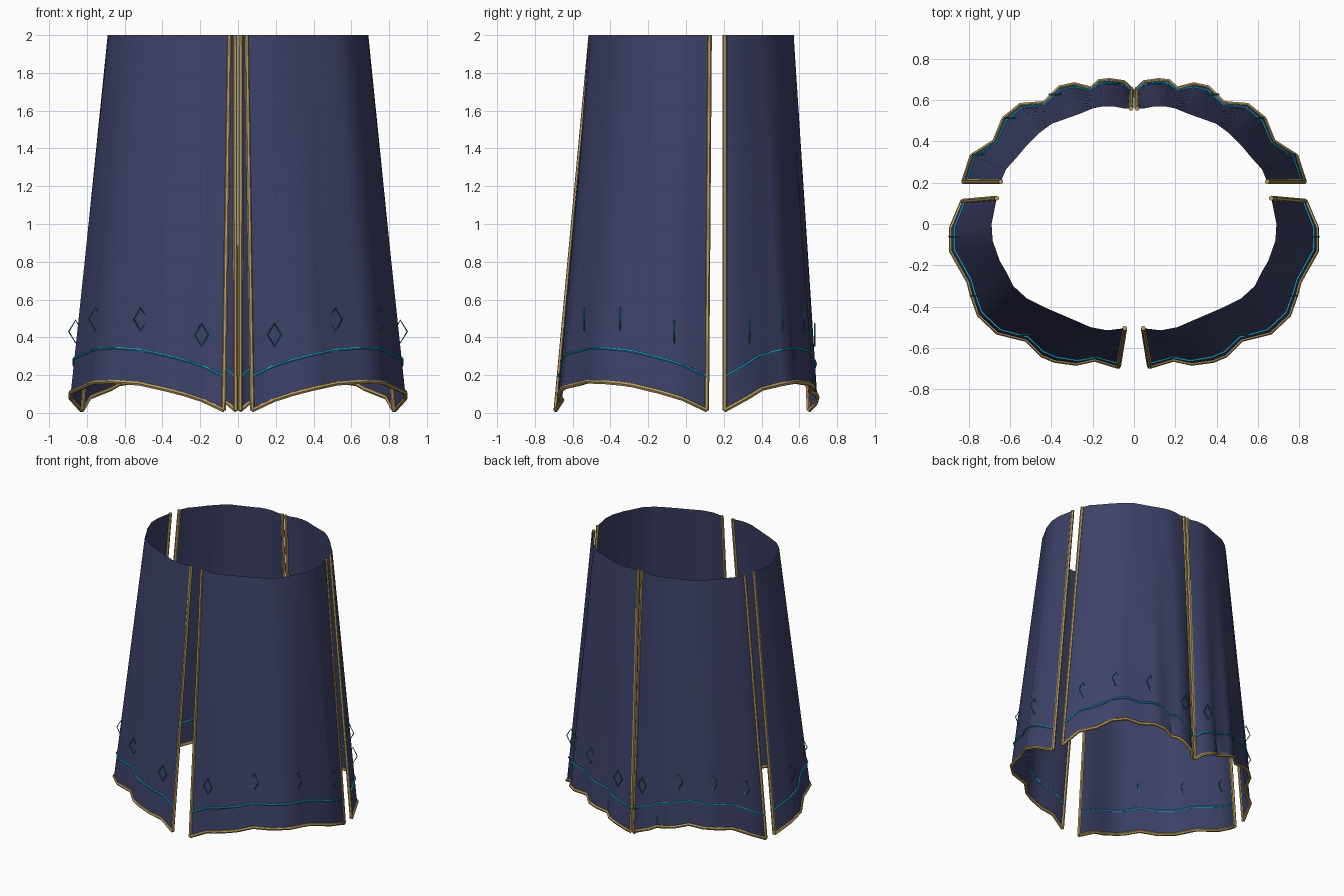
import bpy, bmesh, math
from mathutils import Vector

if "Cube" in bpy.data.objects:
    bpy.data.objects.remove(bpy.data.objects["Cube"])


def material(name, rgb):
    m = bpy.data.materials.new(name)
    m.diffuse_color = (*rgb, 1)
    m.use_nodes = True
    m.node_tree.nodes["Principled BSDF"].inputs["Base Color"].default_value = m.diffuse_color
    return m


NAVY = material("navy cloth", (0.046, 0.053, 0.135))
GOLD = material("gold trim", (0.48, 0.33, 0.115))
CYAN = material("cyan stripe", (0.017, 0.37, 0.60))
TEAL = material("teal stitching", (0.015, 0.26, 0.34))
HEIGHT = 2.0

# Plan outlines of the right-hand panels: (hem line, waist line)
PANELS = {
    "front": (
        [(.075, -.69), (.19, -.655), (.28, -.675), (.385, -.66), (.445, -.635),
         (.52, -.56), (.66, -.525), (.75, -.44), (.785, -.34), (.80, -.28),
         (.885, -.13), (.885, -.02), (.83, .11)],
        [(.045, -.505), (.13, -.515), (.21, -.50), (.29, -.465), (.36, -.435),
         (.43, -.405), (.52, -.36), (.585, -.30), (.62, -.23), (.65, -.18),
         (.685, -.08), (.69, 0), (.665, .125)]),
    "back": (
        [(.825, .205), (.785, .33), (.675, .40), (.63, .51), (.55, .575),
         (.435, .585), (.36, .66), (.29, .675), (.21, .655), (.17, .69),
         (.12, .695), (.05, .685), (.012, .65)],
        [(.645, .205), (.62, .265), (.57, .32), (.52, .38), (.46, .44),
         (.40, .485), (.33, .51), (.26, .535), (.20, .56), (.15, .57),
         (.10, .57), (.05, .56), (.015, .56)]),
}


class Cloth:
    """Ruled surface between the hem and waist outlines."""

    def __init__(self, hem, waist):
        self.hem = [Vector(p) for p in hem]
        self.waist = [Vector(p) for p in waist]
        steps = [(b - a).length for a, b in zip(self.hem, self.hem[1:])]
        self.us = [sum(steps[:i]) / sum(steps) for i in range(len(hem))]
        self.us[-1] = 1.0

    def hem_z(self, u):
        return 0.014 + 0.152 * max(0, math.sin(math.pi * u)) ** 0.8

    def plan(self, u, z):
        i = max(k for k in range(len(self.us) - 1) if self.us[k] <= u)
        f = (u - self.us[i]) / (self.us[i + 1] - self.us[i])
        low = self.hem[i].lerp(self.hem[i + 1], f)
        high = self.waist[i].lerp(self.waist[i + 1], f)
        h = self.hem_z(u)
        return low.lerp(high, (z - h) / (HEIGHT - h))

    def point(self, u, z, out=0.0):
        p = self.plan(u, z)
        d = self.plan(min(u + .03, 1), z) - self.plan(max(u - .03, 0), z)
        n = Vector((d.y, -d.x)).normalized()
        return Vector((*(p + n * out), z))


def finish(obj, mat):
    obj.data.materials.append(mat)
    mod = obj.modifiers.new("mirror", 'MIRROR')
    mod.use_axis[0] = True
    mod.use_mirror_merge = False
    bpy.ops.object.select_all(action='DESELECT')
    obj.select_set(True)
    bpy.context.view_layer.objects.active = obj
    bpy.ops.object.shade_smooth_by_angle(angle=math.radians(50))


def tubes(name, paths, radius, mat, closed=False, resolution=1):
    cu = bpy.data.curves.new(name, 'CURVE')
    cu.dimensions = '3D'
    cu.bevel_depth = radius
    cu.bevel_resolution = resolution
    cu.use_fill_caps = not closed
    for path in paths:
        s = cu.splines.new('POLY')
        s.points.add(len(path) - 1)
        for q, p in zip(s.points, path):
            q.co = (*p, 1)
        s.use_cyclic_u = closed
    obj = bpy.data.objects.new(name, cu)
    bpy.context.collection.objects.link(obj)
    bpy.ops.object.select_all(action='DESELECT')
    obj.select_set(True)
    bpy.context.view_layer.objects.active = obj
    bpy.ops.object.convert(target='MESH')
    finish(bpy.context.view_layer.objects.active, mat)


def sheet(name, cloth, rows=8):
    bm = bmesh.new()
    grid = []
    for u in cloth.us:
        h = cloth.hem_z(u)
        grid.append([bm.verts.new(cloth.point(u, h + (HEIGHT - h) * r / rows))
                     for r in range(rows + 1)])
    for a, b in zip(grid, grid[1:]):
        for r in range(rows):
            bm.faces.new((a[r], b[r], b[r + 1], a[r + 1]))
    me = bpy.data.meshes.new(name)
    bm.to_mesh(me)
    bm.free()
    obj = bpy.data.objects.new(name, me)
    bpy.context.collection.objects.link(obj)
    finish(obj, NAVY)


for side, (hem, waist) in PANELS.items():
    cloth = Cloth(hem, waist)
    # Cloth panel
    sheet(side + "_panels", cloth)
    # Gold piping on the hem and both open edges
    tubes(side + "_hem_trim",
          [[cloth.point(u, cloth.hem_z(u)) for u in cloth.us]], 0.012, GOLD)
    tubes(side + "_edge_trim",
          [[cloth.point(u, cloth.hem_z(u)), cloth.point(u, HEIGHT)]
           for u in (0, 1)], 0.012, GOLD)
    # Cyan stripe following the hem
    tubes(side + "_stripe",
          [[cloth.point(u, cloth.hem_z(u) + 0.178, 0.003) for u in cloth.us]],
          0.007, CYAN)
    # Outlined diamonds, all lying in planes facing the front
    marks = (.10, .37, .62, .86)
    diamonds = []
    for u in marks if side == "front" else [1 - m for m in marks]:
        c = cloth.point(u, cloth.hem_z(u) + 0.34, 0.01)
        diamonds.append([c + Vector(d) for d in
                         ((0, 0, .06), (.036, 0, 0), (0, 0, -.06), (-.036, 0, 0))])
    tubes(side + "_diamonds", diamonds, 0.004, TEAL, closed=True, resolution=0)
